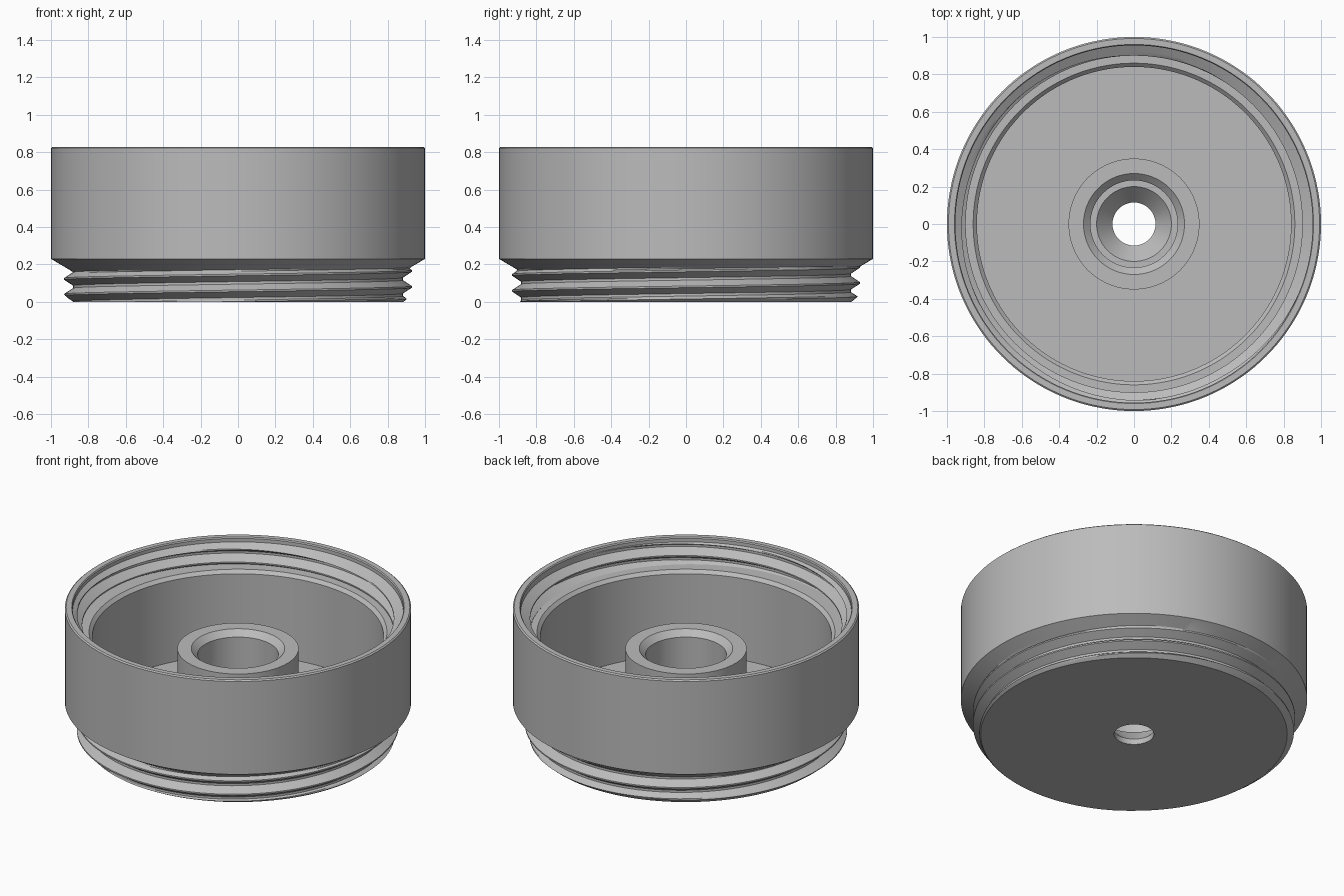
import bpy, bmesh, math

old = bpy.data.objects.get("Cube")
if old:
    bpy.data.objects.remove(old, do_unlink=True)

SEGMENTS = 144
PITCH = 0.085


def lerp(a, b, t):
    return a + (b - a) * t


def thread_points(turn, crest_z, low, high, root, crest, limit):
    """Section of a helical thread at one angle, trimmed between two heights."""
    # one pitch of the ridge: root flat, flank, crest flat, flank
    shape = [(-0.5, 0), (-0.42, 0), (-0.05, 1), (0.05, 1), (0.42, 0)]
    ring = shape + [(0.5, 0)]
    samples = []
    for (z0, h0), (z1, h1) in zip(ring, ring[1:]):
        steps = 4 if h0 != h1 else 1
        samples += [(lerp(z0, z1, i / steps), lerp(h0, h1, i / steps)) for i in range(steps)]

    def height_at(z):
        u = abs((z - crest_z) / PITCH - turn + 0.5) % 1
        u = abs(u - 0.5)
        return min(1, max(0, (0.42 - u) / 0.37))

    points = []
    for k in range(-3, 5):
        for dz, _ in samples:
            z = crest_z + PITCH * (turn + k + dz)
            z = min(high, max(low, z))
            points.append((limit(z, lerp(root, crest, height_at(z))), z))
    return points


def outer_limit(z, r):
    # chamfered foot below, conical shoulder above
    r = min(r, 0.885 + z * 1.2)
    return max(r, 1 - (0.23 - z) * 1.67)


def inner_limit(z, r):
    # conical lead-in at the mouth
    return max(r, 0.955 - (0.80 - z) * 1.6)


def section(turn):
    outer = thread_points(turn, 0.08, 0, 0.19, 0.882, 0.93, outer_limit)
    inner = thread_points(turn, 0.663, 0.67, 0.80, 0.955, 0.90, inner_limit)
    underside = [(0.115, 0)]
    wall = [(1, 0.23), (1, 0.822), (0.992, 0.829), (0.96, 0.829), (0.955, 0.822)]
    cavity = [(0.90, 0.67), (0.86, 0.67), (0.84, 0.65), (0.84, 0.13)]
    boss = [(0.35, 0.13), (0.35, 0.566), (0.27, 0.566), (0.233, 0.53)]
    bore = [(0.233, 0.13), (0.20, 0.13), (0.115, 0.035)]
    return underside + outer + wall + inner[::-1] + cavity + boss + bore


# Sweep the section around the axis; the thread climbs as it turns
bm = bmesh.new()
columns = []
for i in range(SEGMENTS + 1):
    turn = i / SEGMENTS
    a = math.tau * turn
    columns.append([bm.verts.new((r * math.cos(a), r * math.sin(a), z))
                    for r, z in section(turn)])
for a, b in zip(columns, columns[1:]):
    for j in range(len(a)):
        k = (j + 1) % len(a)
        bm.faces.new((a[j], b[j], b[k], a[k]))
bmesh.ops.remove_doubles(bm, verts=bm.verts, dist=0.0002)
bmesh.ops.dissolve_degenerate(bm, edges=bm.edges, dist=0.0001)
bmesh.ops.recalc_face_normals(bm, faces=bm.faces)

mesh = bpy.data.meshes.new("threaded_cup")
bm.to_mesh(mesh)
bm.free()
cup = bpy.data.objects.new("threaded_cup", mesh)
bpy.context.collection.objects.link(cup)

# Plain grey
grey = bpy.data.materials.new("grey")
grey.use_nodes = True
colour = (0.5, 0.5, 0.5, 1)
grey.diffuse_color = colour
grey.node_tree.nodes["Principled BSDF"].inputs["Base Color"].default_value = colour
mesh.materials.append(grey)

# Smooth round walls, crisp edges
bpy.ops.object.select_all(action="DESELECT")
cup.select_set(True)
bpy.context.view_layer.objects.active = cup
bpy.ops.object.shade_smooth_by_angle(angle=math.radians(20))
